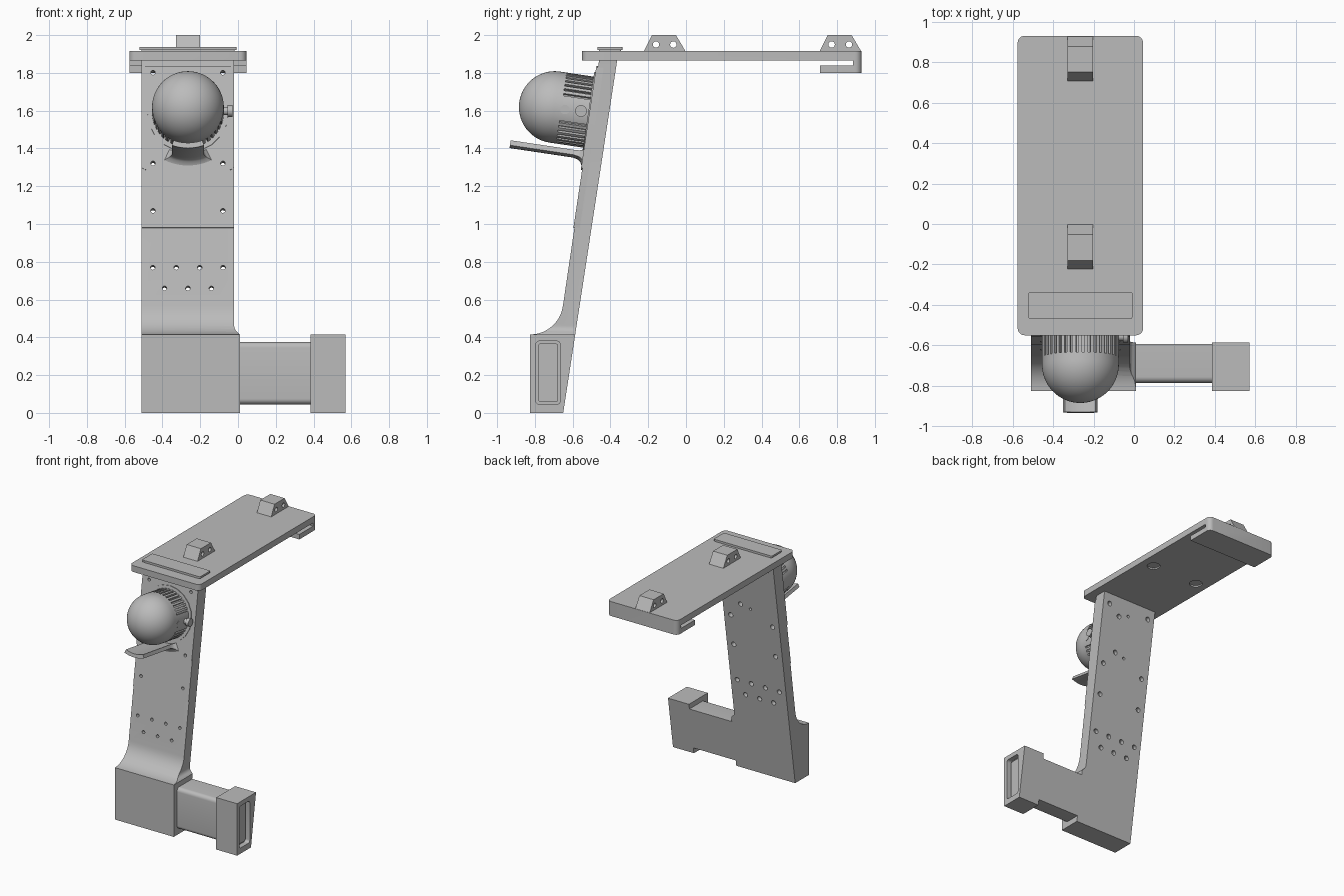
import bpy, bmesh, math
from mathutils import Matrix, Vector

if "Cube" in bpy.data.objects:
    bpy.data.objects.remove(bpy.data.objects["Cube"])

parts, cutters = [], []
MID = -0.265                       # centre line of the column
LEAN = math.atan(0.15)             # backward lean of the column
# Frame on the leaning front: x across, -y outward, z up the slope
FRONT = Matrix.Translation((MID, -0.5015, 1.59)) @ Matrix.Rotation(-LEAN, 4, 'X')


def finish(name, bm, matrix=None, helper=False):
    bmesh.ops.recalc_face_normals(bm, faces=bm.faces)
    mesh = bpy.data.meshes.new(name)
    bm.to_mesh(mesh)
    bm.free()
    if matrix:
        mesh.transform(matrix)
    obj = bpy.data.objects.new(name, mesh)
    bpy.context.collection.objects.link(obj)
    obj.hide_render = helper
    (cutters if helper else parts).append(obj)
    return obj


def prism(name, outline, axis, lo, hi, matrix=None, helper=False):
    """Extrude a 2D outline along one axis."""
    at = {'X': lambda p, d: (d, p[0], p[1]),
          'Y': lambda p, d: (p[0], d, p[1]),
          'Z': lambda p, d: (p[0], p[1], d)}[axis]
    bm = bmesh.new()
    face = bm.faces.new([bm.verts.new(at(p, lo)) for p in outline])
    ext = bmesh.ops.extrude_face_region(bm, geom=[face])
    moved = [v for v in ext["geom"] if isinstance(v, bmesh.types.BMVert)]
    bmesh.ops.translate(bm, verts=moved, vec=Vector(at((0, 0), hi - lo)))
    return finish(name, bm, matrix, helper)


def arc(cx, cy, r, start, end, steps=6):
    angles = [math.radians(start + (end - start) * i / steps) for i in range(steps + 1)]
    return [(cx + r * math.cos(a), cy + r * math.sin(a)) for a in angles]


def rounded(x0, x1, y0, y1, r):
    return (arc(x1 - r, y1 - r, r, 0, 90) + arc(x0 + r, y1 - r, r, 90, 180)
            + arc(x0 + r, y0 + r, r, 180, 270) + arc(x1 - r, y0 + r, r, 270, 360))


def pins(name, centres, r, axis, lo, hi, matrix=None, helper=False):
    """Several parallel cylinders in one object."""
    bm = bmesh.new()
    turn = Matrix.Rotation(math.pi / 2, 4, 'Y' if axis == 'X' else 'X')
    for a, b in centres:
        m = (lo + hi) / 2
        spot = (m, a, b) if axis == 'X' else (a, m, b) if axis == 'Y' else (a, b, m)
        place = Matrix.Translation(spot) @ (turn if axis != 'Z' else Matrix())
        bmesh.ops.create_cone(bm, cap_ends=True, segments=20, radius1=r, radius2=r,
                              depth=hi - lo, matrix=place)
    return finish(name, bm, matrix, helper)


def boolean(obj, tool, operation='DIFFERENCE'):
    mod = obj.modifiers.new("cut", 'BOOLEAN')
    mod.object, mod.operation, mod.solver = tool, operation, 'EXACT'
    graph = bpy.context.evaluated_depsgraph_get()
    mesh = bpy.data.meshes.new_from_object(obj.evaluated_get(graph))
    obj.modifiers.clear()
    obj.data = mesh


def back_y(z):
    return -0.65 + 0.153 * z


def front_y(z):
    return -0.74 + 0.15 * z


# Column and base: side profile trimmed by a front profile
side = [(-0.825, 0), (back_y(0), 0), (back_y(1.866), 1.866), (front_y(1.866), 1.866)]
side += arc(-0.825, 0.59, 0.175, -8, -90, 10)
column = prism("column", side, 'X', -0.51, 0.01)
face = [(-0.51, -1), (0.01, -1), (0.01, 0.415)]
face += arc(0.02, 0.46, 0.04, 250, 180)[1:] + [(-0.02, 3), (-0.51, 3)]
boolean(column, prism("column_trim", face, 'Y', -2, 1, helper=True), 'INTERSECT')

# Front cover and mounting plate
cover = prism("front_cover", rounded(-0.245, 0.245, -0.617, 0.248, 0.004), 'Y', -0.003, 0.03, FRONT)
mount = prism("mounting_plate", rounded(-0.245, 0.245, -0.308, 0.248, 0.025), 'Y', -0.01, 0.03, FRONT)


# Screw holes, wider at the back
def slope(x, z):
    return (x - MID, (z - 1.59) / math.cos(LEAN))


holes = [slope(MID + s * 0.185, z) for s in (-1, 1) for z in (1.8, 1.32, 1.07)]
holes += [slope(MID + (i - 1.5) * 0.124, 0.77) for i in range(4)]
holes += [slope(MID + (i - 1) * 0.124, 0.66) for i in range(3)]
narrow = pins("narrow_drill", holes, 0.012, 'Y', -0.2, 0.2, FRONT, True)
wide = pins("wide_drill", holes + [slope(-0.18, 1.73), slope(-0.18, 1.44)],
            0.019, 'Y', 0.06, 0.2, FRONT, True)
small = pins("small_drill", [slope(MID, 1.76), slope(MID, 1.42)], 0.011, 'Y', 0.06, 0.2, FRONT, True)
for obj in (column, cover, mount):
    boolean(obj, narrow)
for tool in (wide, small):
    boolean(column, tool)

# Domed housing, turned about the outward axis
R, REACH = 0.19, 0.195
profile = [(0, -0.02), (R, -0.02)] + arc(0, REACH, R, 0, 90, 20)
bm = bmesh.new()
ring = [bm.verts.new((r, -d, 0)) for r, d in profile]
edges = [bm.edges.new(pair) for pair in zip(ring, ring[1:])]
bmesh.ops.spin(bm, geom=ring + edges, cent=(0, 0, 0), axis=(0, 1, 0),
               angle=math.tau, steps=72, use_duplicate=False)
bmesh.ops.remove_doubles(bm, verts=bm.verts, dist=0.0005)
dome = finish("domed_housing", bm, FRONT)

# Cooling grooves above and below the plain side bands
bm = bmesh.new()
for i in range(40):
    a = math.tau * (i + 0.5) / 40
    if abs(math.sin(a)) > 0.3:
        bmesh.ops.create_cube(bm, size=1, matrix=Matrix.Rotation(a, 4, 'Y')
                              @ Matrix.Translation((R, -0.085, 0))
                              @ Matrix.Diagonal((0.036, 0.15, 0.013, 1)))
boolean(dome, finish("groove_cutter", bm, FRONT, True))
pins("housing_collar", [(0, 0)], 0.215, 'Y', -0.016, 0.02, FRONT)

# Side knob and button
pins("knob_neck", [(-0.055, 0)], 0.022, 'X', 0.17, 0.215, FRONT)
pins("knob_head", [(-0.055, 0)], 0.031, 'X', 0.21, 0.235, FRONT)
pins("side_button", [(-0.14, -0.005)], 0.025, 'X', 0.17, 0.192, FRONT)

# Curved tongue under the dome, flaring into the mounting plate
bm = bmesh.new()
loops = []
for out, outer, spread in ((0.4, 0.25, 20), (0.06, 0.25, 20), (0.035, 0.256, 21),
                           (0.02, 0.266, 23), (0.01, 0.285, 26), (0.0, 0.305, 28)):
    section = arc(0, 0, 0.222, 270 - spread, 270 + spread, 10)
    section += arc(0, 0, outer, 270 + spread, 270 - spread, 10)
    loops.append([bm.verts.new((x, -out, z)) for x, z in section])
for a, b in zip(loops, loops[1:]):
    for i in range(len(a)):
        j = (i + 1) % len(a)
        bm.faces.new((a[i], a[j], b[j], b[i]))
bm.faces.new(loops[0])
bm.faces.new(loops[-1])
finish("tongue", bm, FRONT)

# Side arm with rounded front edges, and its end block with a pocket
arm = [(back_y(0.045), 0.045), (back_y(0.375), 0.375)]
arm += arc(-0.755, 0.345, 0.03, 90, 180) + arc(-0.755, 0.075, 0.03, 180, 270)
prism("side_arm", arm, 'X', 0.0, 0.39)
block = prism("end_block", [(-0.825, 0), (back_y(0), 0), (back_y(0.415), 0.415), (-0.825, 0.415)],
              'X', 0.385, 0.57)
boolean(block, prism("pocket_cutter", rounded(-0.795, -0.665, 0.045, 0.38, 0.02),
                     'X', 0.53, 0.7, helper=True))
prism("pocket_panel", rounded(-0.782, -0.678, 0.058, 0.367, 0.012), 'X', 0.52, 0.54)

# Shelf with a hooked rear lip, rounded corners and two shallow recesses
hook = [(-0.55, 1.865), (-0.55, 1.915), (0.93, 1.915), (0.93, 1.8), (0.71, 1.8),
        (0.71, 1.84), (0.885, 1.84), (0.885, 1.865)]
shelf = prism("shelf", hook, 'X', -0.6, 0.1)
boolean(shelf, prism("shelf_trim", rounded(-0.575, 0.045, -0.55, 0.93, 0.035),
                     'Z', 1.7, 2.0, helper=True), 'INTERSECT')
boolean(shelf, pins("recess_cutter", [(-0.06, 0.155), (-0.47, 0.155)], 0.048,
                    'Z', 1.85, 1.877, helper=True))

# Raised strip on the shelf
prism("strip_base", rounded(-0.512, -0.018, -0.46, -0.345, 0.008), 'Z', 1.91, 1.924)
prism("strip_top", rounded(-0.522, -0.008, -0.468, -0.337, 0.008), 'Z', 1.922, 1.936)

# Two wedge brackets with cross holes
for name, y in (("front_bracket", -0.225), ("rear_bracket", 0.705)):
    wedge = [(y, 1.91), (y + 0.045, 2.0), (y + 0.172, 2.0), (y + 0.225, 1.91)]
    bracket = prism(name, wedge, 'X', -0.328, -0.202)
    boolean(bracket, pins(name + "_drill", [(y + 0.066, 1.95), (y + 0.158, 1.95)],
                          0.017, 'X', -0.4, -0.1, helper=True))

for obj in cutters:
    bpy.data.objects.remove(obj)

# One grey for everything, smooth curves with sharp edges
grey = bpy.data.materials.new("light_grey")
grey.use_nodes = True
colour = (0.5, 0.5, 0.5, 1)
grey.diffuse_color = colour
grey.node_tree.nodes["Principled BSDF"].inputs["Base Color"].default_value = colour
bpy.ops.object.select_all(action='DESELECT')
for obj in parts:
    obj.data.materials.clear()
    obj.data.materials.append(grey)
    obj.data.polygons.foreach_set("material_index", [0] * len(obj.data.polygons))
    obj.select_set(True)
bpy.context.view_layer.objects.active = parts[0]
bpy.ops.object.shade_smooth_by_angle(angle=math.radians(30))
